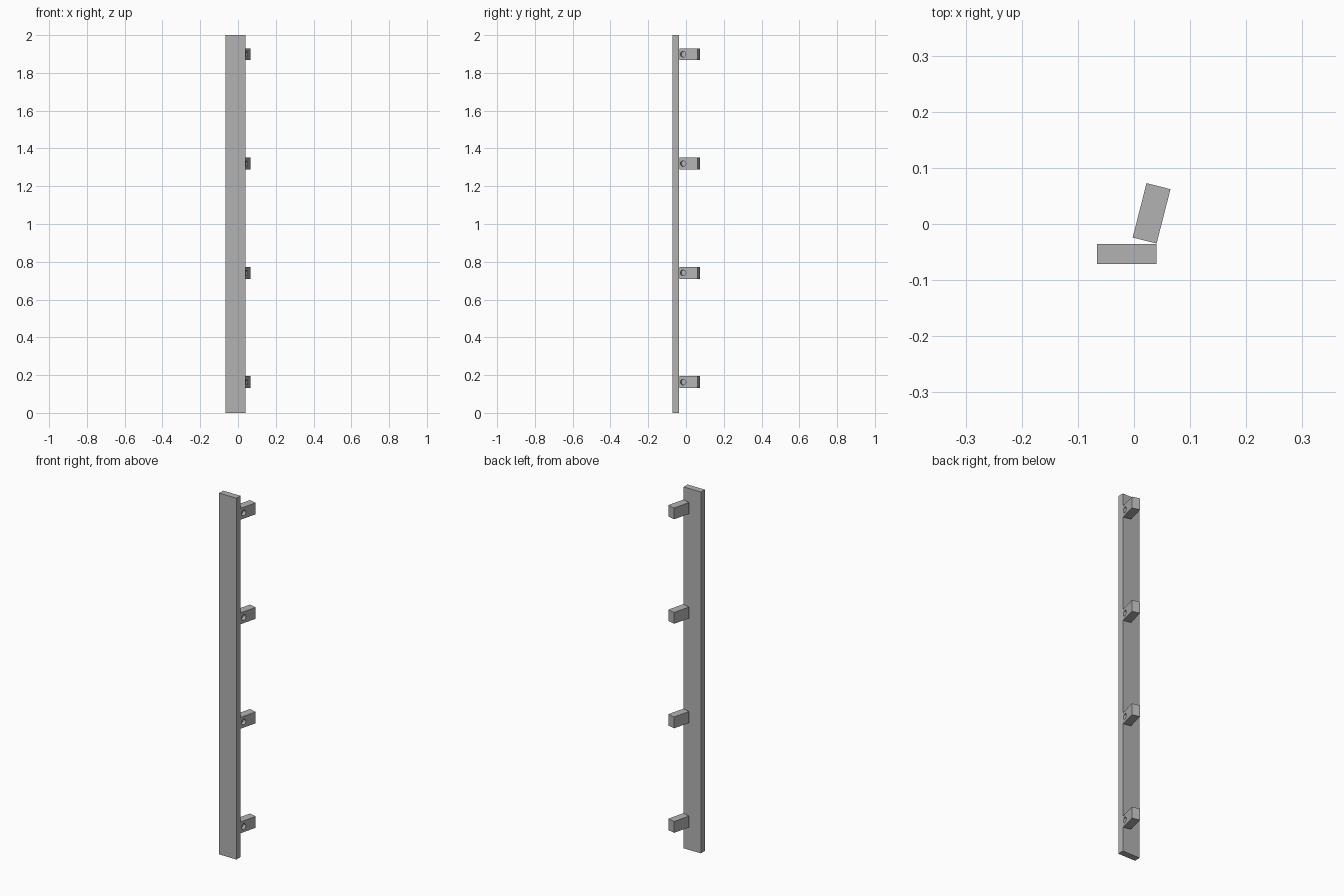
import bpy
import bmesh
from math import radians
from mathutils import Matrix, Vector

cube = bpy.data.objects.get("Cube")
if cube:
    bpy.data.objects.remove(cube, do_unlink=True)

grey = bpy.data.materials.new("plain grey")
grey.use_nodes = True
colour = (0.45, 0.45, 0.45, 1)
grey.diffuse_color = colour
grey.node_tree.nodes["Principled BSDF"].inputs["Base Color"].default_value = colour


def add_object(name, bm):
    mesh = bpy.data.meshes.new(name)
    bm.to_mesh(mesh)
    bm.free()
    mesh.materials.append(grey)
    obj = bpy.data.objects.new(name, mesh)
    bpy.context.collection.objects.link(obj)
    return obj


def box(name, centre, size, angle=0):
    bm = bmesh.new()
    bmesh.ops.create_cube(bm, size=1, matrix=Matrix.Diagonal((*size, 1)))
    obj = add_object(name, bm)
    obj.location = centre
    obj.rotation_euler.z = angle
    return obj


# Upright board
box("upright_board", (-0.013, -0.0535, 1), (0.106, 0.035, 2))

# Angled pegs, each with a blind screw hole in its left side
ANGLE = radians(-14.3)
PEG = (0.044, 0.1, 0.063)
for i in range(4):
    centre = Vector((0.0313, 0.019, 0.163 + 0.5785 * i))
    peg = box(f"peg_{i + 1}", centre, PEG, ANGLE)

    bm = bmesh.new()
    bmesh.ops.create_cone(bm, cap_ends=True, segments=20, radius1=0.015,
                          radius2=0.015, depth=0.04,
                          matrix=Matrix.Rotation(radians(90), 4, "Y"))
    cutter = add_object(f"hole_cutter_{i + 1}", bm)
    spin = Matrix.Rotation(ANGLE, 4, "Z")
    cutter.location = centre + spin @ Vector((0.022, -0.03, 0))
    cutter.rotation_euler.z = ANGLE
    cutter.hide_render = True
    cutter.hide_set(True)

    cut = peg.modifiers.new("screw_hole", "BOOLEAN")
    cut.operation = "DIFFERENCE"
    cut.solver = "EXACT"
    cut.object = cutter
